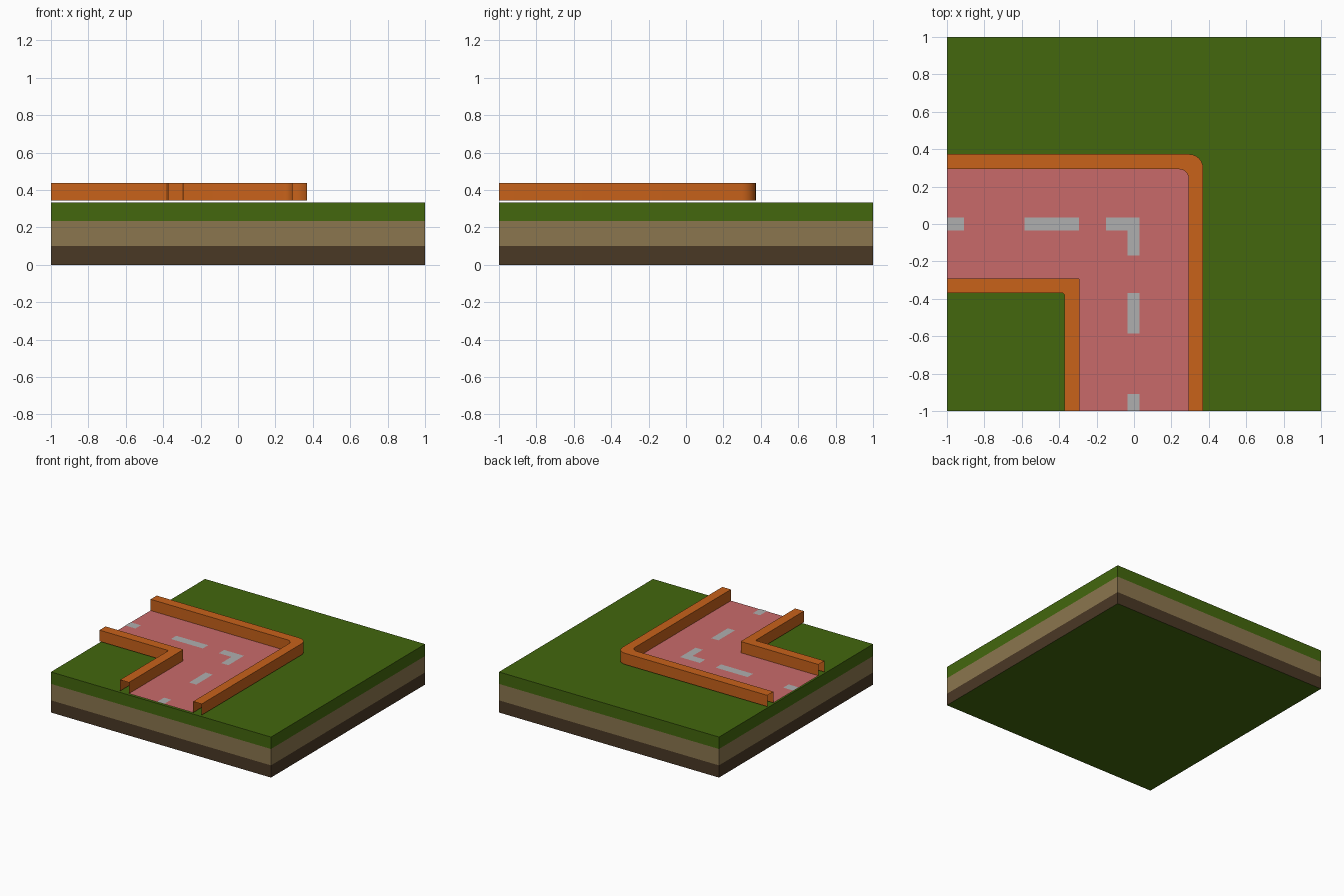
import bpy, bmesh
from math import sin, cos, pi, radians

if "Cube" in bpy.data.objects:
    bpy.data.objects.remove(bpy.data.objects["Cube"])

GRASS_Z, ROAD_Z, KERB_Z = 0.333, 0.344, 0.436


def mat(name, rgb):
    m = bpy.data.materials.new(name)
    m.diffuse_color = [((c / 255 + 0.055) / 1.055) ** 2.4 for c in rgb] + [1]
    m.use_nodes = True
    m.node_tree.nodes["Principled BSDF"].inputs["Base Color"].default_value = m.diffuse_color
    return m


GREEN = mat("grass_green", (67, 103, 13))
TAN = mat("soil_tan", (139, 118, 78))
BROWN = mat("earth_brown", (74, 56, 37))
ORANGE = mat("kerb_orange", (200, 98, 26))
PINK = mat("road_pink", (201, 106, 106))
GREY = mat("marking_grey", (175, 175, 175))


def make(name, bm, *mats):
    me = bpy.data.meshes.new(name)
    bm.to_mesh(me)
    bm.free()
    ob = bpy.data.objects.new(name, me)
    bpy.context.collection.objects.link(ob)
    for m in mats:
        me.materials.append(m)
    return ob


def flat(name, polys, z, m):
    bm = bmesh.new()
    for p in polys:
        bm.faces.new([bm.verts.new((x, y, z)) for x, y in p])
    return make(name, bm, m)


def bend(x, y, r, n=6):
    """Path from the left edge, round a corner at (x, y), to the front edge."""
    arc = [(x - r + r * sin(pi / 2 * i / n), y - r + r * cos(pi / 2 * i / n))
           for i in range(n + 1)]
    return [(-1, y)] + arc + [(x, -1)]


def kerb(name, far, near):
    """Open-ended channel: two walls and a top between two bend paths."""
    bm = bmesh.new()
    section = [[bm.verts.new((x, y, z)) for x, y in path]
               for path, z in ((far, ROAD_Z), (far, KERB_Z), (near, KERB_Z), (near, ROAD_Z))]
    for a, b in zip(section, section[1:]):
        for i in range(len(a) - 1):
            bm.faces.new((a[i], b[i], b[i + 1], a[i + 1]))
    ob = make(name, bm, ORANGE)
    bpy.ops.object.select_all(action='DESELECT')
    ob.select_set(True)
    bpy.context.view_layer.objects.active = ob
    bpy.ops.object.shade_smooth_by_angle(angle=radians(30))


# Ground block with layered sides; top and bottom are grass
bm = bmesh.new()
bmesh.ops.create_cube(bm, size=2)
for v in bm.verts:
    v.co.z = GRASS_Z if v.co.z > 0 else 0
for z in (0.1, 0.235):
    bmesh.ops.bisect_plane(bm, geom=bm.verts[:] + bm.edges[:] + bm.faces[:],
                           plane_co=(0, 0, z), plane_no=(0, 0, 1))
bm.normal_update()
for f in bm.faces:
    z = f.calc_center_median().z
    if abs(f.normal.z) < 0.5:
        f.material_index = 2 if z < 0.1 else 1 if z < 0.235 else 0
make("ground_block", bm, GREEN, TAN, BROWN)

# Kerbs
outer_edge = bend(0.292, 0.293, 0.05)
inner_edge = bend(-0.292, -0.291, 0.003, 1)
kerb("outer_kerb", bend(0.37, 0.373, 0.075), outer_edge)
kerb("inner_kerb", inner_edge, bend(-0.372, -0.37, 0.008, 1))

# Road surface
flat("road", [(outer_edge + inner_edge[::-1])[::-1]], ROAD_Z, PINK)

# Lane markings
W = 0.035


def rect(x0, x1, y0, y1):
    return [(x0, y0), (x1, y0), (x1, y1), (x0, y1)]


dashes = [(-1, -0.908), (-0.585, -0.295)]
marks = [rect(a, b, -W, W) for a, b in dashes]
marks += [rect(-W, W - 0.005, a, b - (0.075 if a > -1 else 0)) for a, b in [(-1, -0.91), (-0.585, -0.295)]]
marks.append([(-0.15, -W), (-W, -W), (-W, -0.168), (W - 0.005, -0.168), (W - 0.005, W), (-0.15, W)])
flat("lane_markings", marks, ROAD_Z + 0.002, GREY)
